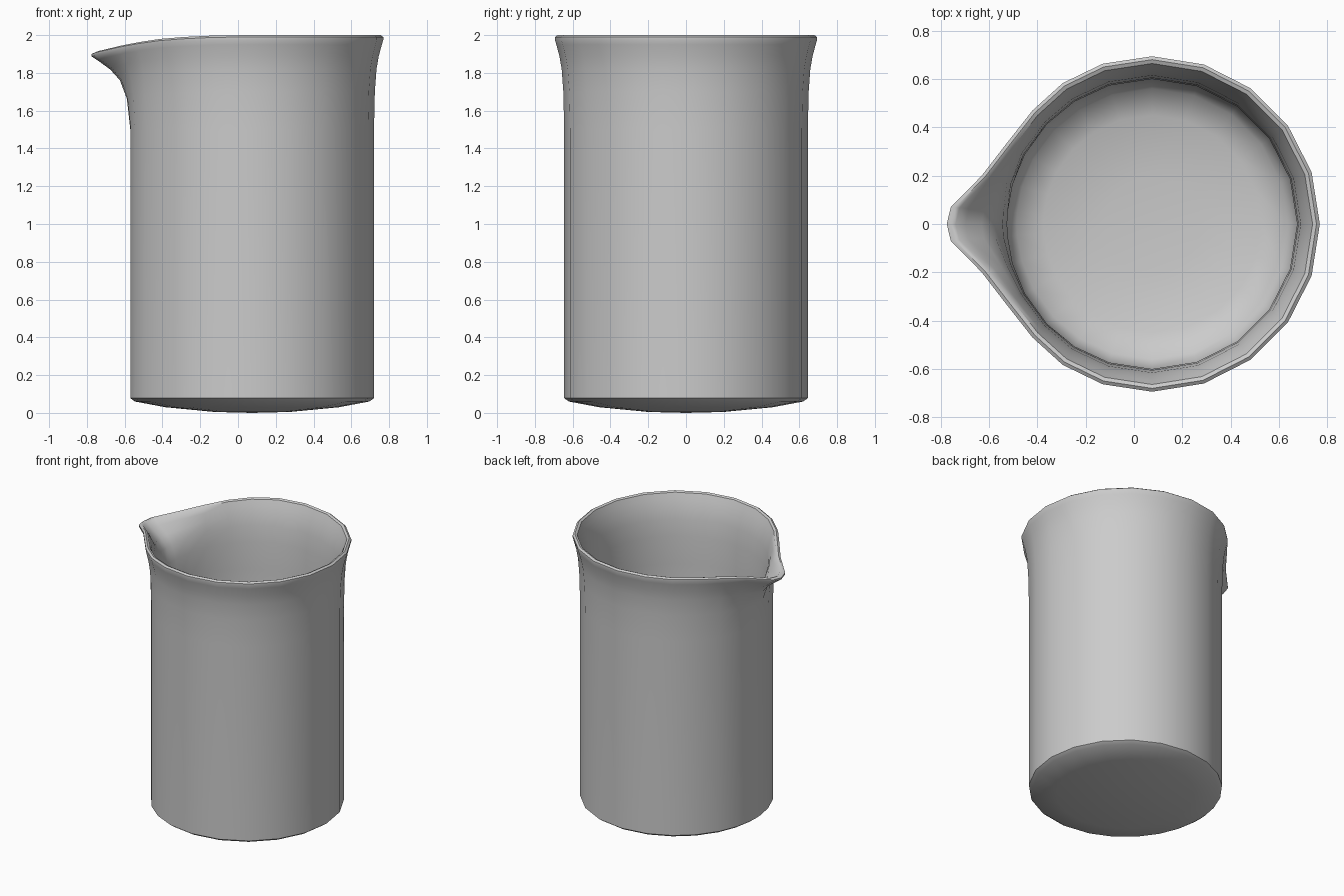
import bpy, bmesh, math

if "Cube" in bpy.data.objects:
    bpy.data.objects.remove(bpy.data.objects["Cube"])

CX = 0.075            # body axis offset, the spout sticks out to -x
R_OUT, R_IN = 0.645, 0.60

# Rim outline: regular 20-gon, blending into the pouring spout (x, y, z drop)
half = [(0.694 * math.cos(math.radians(18 * i)), 0.694 * math.sin(math.radians(18 * i)), 0.0)
        for i in range(6)]
spout = [(-0.13, 0.663, 0.002), (-0.295, 0.583, 0.01), (-0.42, 0.47, 0.02),
         (-0.53, 0.33, 0.036), (-0.63, 0.20, 0.055), (-0.758, 0.07, 0.085), (-0.775, 0, 0.092)]
half += [(x - CX, y, d) for x, y, d in spout]
rim = half + [(x, -y, d) for x, y, d in half[-2:0:-1]]

# Rows: base radius, height, blend towards the rim, rim scale
rows = [(0.2, 0.005, 0, 1), (0.46, 0.03, 0, 1), (0.62, 0.06, 0, 1), (R_OUT, 0.078, 0, 1)]
flare = [(1.5, 0), (1.70, 0.09), (1.82, 0.27), (1.89, 0.52), (1.95, 0.85)]
rows += [(R_OUT, z, w, 1) for z, w in flare]
rows += [(R_OUT, 1.975, 1, 1), (R_OUT, 1.99, 1, 1), (R_OUT, 2.0, 1, 0.98), (R_OUT, 1.993, 1, 0.957)]
rows += [(R_IN, z, w, 0.945) for z, w in reversed(flare)]
rows += [(R_IN, 0.2, 0, 1), (0.56, 0.12, 0, 1), (0.45, 0.08, 0, 1), (0.2, 0.058, 0, 1)]

bm = bmesh.new()
rings = []
for r, z, w, s in rows:
    ring = []
    for x, y, d in rim:
        a = math.atan2(y, x)
        px = r * math.cos(a) * (1 - w) + x * s * w
        py = r * math.sin(a) * (1 - w) + y * s * w
        drop = d * max(0, (z - 1.5) / 0.5)
        ring.append(bm.verts.new((px + CX, py, z - drop)))
    rings.append(ring)

# Walls, lip and inner surface
n = len(rim)
for lo, hi in zip(rings, rings[1:]):
    for i in range(n):
        j = (i + 1) % n
        bm.faces.new((lo[i], lo[j], hi[j], hi[i]))

# Domed underside and inner floor
for ring, z in ((rings[0], 0.0), (rings[-1], 0.055)):
    c = bm.verts.new((CX, 0, z))
    for i in range(n):
        bm.faces.new((c, ring[i], ring[(i + 1) % n]))
bmesh.ops.recalc_face_normals(bm, faces=bm.faces)

mesh = bpy.data.meshes.new("beaker")
bm.to_mesh(mesh)
bm.free()
obj = bpy.data.objects.new("beaker", mesh)
bpy.context.collection.objects.link(obj)
bpy.context.view_layer.objects.active = obj
obj.select_set(True)
bpy.ops.object.shade_smooth_by_angle(angle=math.radians(45))
